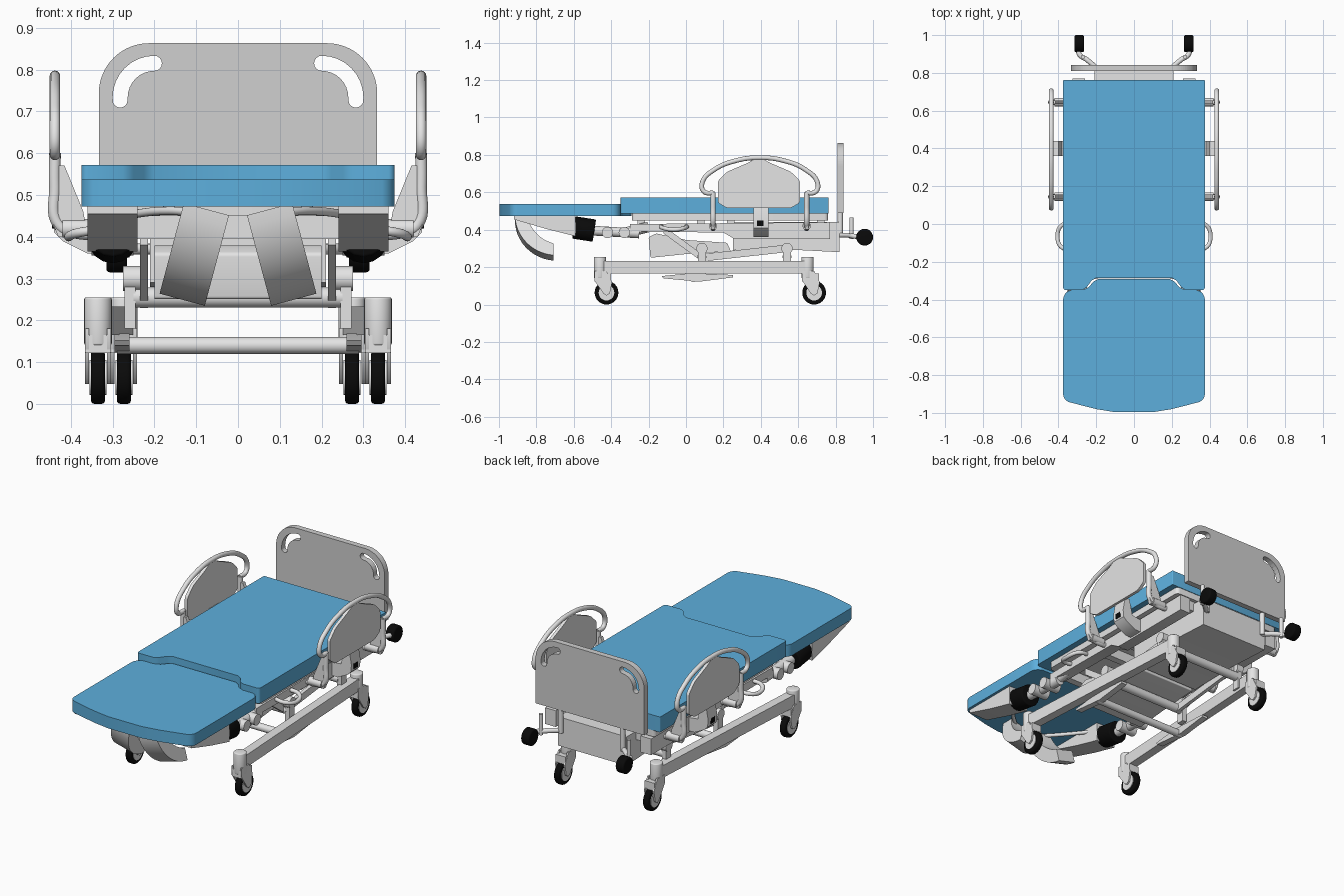
import bpy, bmesh, math
from mathutils import Matrix, Vector

cube = bpy.data.objects.get("Cube")
if cube:
    bpy.data.objects.remove(cube)


def material(name, rgb):
    m = bpy.data.materials.new(name)
    m.use_nodes = True
    m.diffuse_color = (*rgb, 1)
    m.node_tree.nodes["Principled BSDF"].inputs["Base Color"].default_value = (*rgb, 1)
    return m


BLUE = material("mattress blue", (0.11, 0.43, 0.72))
GREY = material("frame light grey", (0.78, 0.78, 0.78))
BOARD = material("headboard grey", (0.63, 0.63, 0.63))
BLACK = material("rubber black", (0.003, 0.003, 0.003))


def finish(name, mesh, mat, mirror):
    """Wrap a mesh in an object, smooth it and optionally mirror it in x."""
    mesh.materials.clear()
    mesh.materials.append(mat)
    mesh.shade_smooth()
    mesh.set_sharp_from_angle(angle=math.radians(35))
    ob = bpy.data.objects.new(name, mesh)
    bpy.context.collection.objects.link(ob)
    if mirror:
        ob.modifiers.new("Mirror", "MIRROR").use_mirror_merge = False
    return ob


def to_mesh(name, bm, mat, mirror):
    bmesh.ops.recalc_face_normals(bm, faces=bm.faces)
    mesh = bpy.data.meshes.new(name)
    bm.to_mesh(mesh)
    bm.free()
    return finish(name, mesh, mat, mirror)


def prism(name, pts, axis, lo, hi, mat=GREY, mirror=False, radius=0, spin=None):
    """Extrude a 2D outline along an axis between lo and hi."""
    place = {"X": lambda p: (lo, *p), "Y": lambda p: (p[0], lo, p[1]), "Z": lambda p: (*p, lo)}[axis]
    bm = bmesh.new()
    bm.faces.new([bm.verts.new(place(p)) for p in pts])
    if radius:
        bmesh.ops.bevel(bm, geom=bm.verts[:], offset=radius, segments=4, affect="VERTICES",
                        profile=0.5, clamp_overlap=True)
    step = Vector([hi - lo if a == axis else 0 for a in "XYZ"])
    geom = bmesh.ops.extrude_face_region(bm, geom=bm.faces[:])["geom"]
    bmesh.ops.translate(bm, vec=step, verts=[v for v in geom if isinstance(v, bmesh.types.BMVert)])
    if spin:
        bm.transform(spin)
    return to_mesh(name, bm, mat, mirror)


def box(name, x, y, z, mat=GREY, mirror=False, radius=0):
    pts = [(x[0], y[0]), (x[1], y[0]), (x[1], y[1]), (x[0], y[1])]
    return prism(name, pts, "Z", *z, mat, mirror, radius)


def rod(name, a, b, r, mat=GREY, mirror=False, sides=24, bevel=0):
    """Cylinder between two points."""
    a, b = Vector(a), Vector(b)
    bm = bmesh.new()
    bmesh.ops.create_cone(bm, cap_ends=True, segments=sides, radius1=r, radius2=r, depth=(b - a).length)
    if bevel:
        rims = [e for e in bm.edges if any(len(f.verts) > 4 for f in e.link_faces)]
        bmesh.ops.bevel(bm, geom=rims, offset=bevel, segments=3, affect="EDGES", profile=0.5)
    bm.transform(Matrix.Translation((a + b) / 2) @ (b - a).to_track_quat("Z", "Y").to_matrix().to_4x4())
    return to_mesh(name, bm, mat, mirror)


def tube(name, pts, r, mat=GREY, mirror=True):
    """Smooth bent tube through a few points."""
    cu = bpy.data.curves.new(name, "CURVE")
    cu.dimensions, cu.bevel_depth, cu.bevel_resolution = "3D", r, 6
    cu.resolution_u, cu.use_fill_caps = 8, True
    sp = cu.splines.new("BEZIER")
    sp.bezier_points.add(len(pts) - 1)
    for bp, p in zip(sp.bezier_points, pts):
        bp.co = p
        bp.handle_left_type = bp.handle_right_type = "AUTO"
    tmp = bpy.data.objects.new(name + " path", cu)
    bpy.context.collection.objects.link(tmp)
    dg = bpy.context.evaluated_depsgraph_get()
    mesh = bpy.data.meshes.new_from_object(tmp.evaluated_get(dg))
    bpy.data.objects.remove(tmp)
    return finish(name, mesh, mat, mirror)


def arc(cx, cy, r, a0, a1, n=8):
    angles = [math.radians(a0 + (a1 - a0) * i / n) for i in range(n + 1)]
    return [(cx + r * math.cos(a), cy + r * math.sin(a)) for a in angles]


def sym(pts):
    """Close a right-hand outline with its mirror image."""
    return pts + [(-x, y) for x, y in reversed(pts)]


# Mattresses
main = [(0.2, -0.285), (0.225, -0.30), (0.25, -0.335), (0.275, -0.35)]
main += arc(0.36, -0.335, 0.015, -90, 0) + arc(0.37, 0.758, 0.005, 0, 90, 3)
prism("main_mattress", sym(main), "Z", 0.487, 0.572, BLUE)
foot = [(0.1, -0.996), (0.2, -0.98), (0.29, -0.957)] + arc(0.33, -0.90, 0.045, -70, 0)
foot += arc(0.325, -0.40, 0.05, 0, 90) + [(0.27, -0.348), (0.24, -0.335), (0.215, -0.305), (0.19, -0.292)]
prism("foot_mattress", sym(foot), "Z", 0.472, 0.537, BLUE)
box("mattress_deck", (-0.34, 0.34), (-0.29, 0.76), (0.45, 0.487), radius=0.02)

# Headboard with two curved hand slots
board = [(0.333, 0.49)] + arc(0.213, 0.743, 0.12, 0, 90, 16)
headboard = prism("headboard", sym(board), "Y", 0.81, 0.842, BOARD)
slot = arc(0.2, 0.733, 0.1, 0, 90) + arc(0.2, 0.815, 0.018, 90, 270)[1:-1]
slot += arc(0.2, 0.733, 0.064, 90, 0) + arc(0.282, 0.727, 0.018, 180, 360)[1:-1]
cutter = prism("slot_cutter", slot, "Y", 0.75, 0.9, BOARD, True)
for ob in (headboard, cutter):
    ob.data.shade_flat()
cutter.hide_render = True
cutter.hide_set(True)
cut = headboard.modifiers.new("Slots", "BOOLEAN")
cut.operation, cut.object, cut.solver = "DIFFERENCE", cutter, "EXACT"
rod("headboard_post", (0.19, 0.825, 0.36), (0.19, 0.825, 0.5), 0.014, mirror=True)

# Bumper rollers behind the headboard
rod("bumper_roller", (0.265, 0.955, 0.36), (0.315, 0.955, 0.36), 0.045, BLACK, True, bevel=0.008)
tube("bumper_arm", [(0.19, 0.82, 0.37), (0.25, 0.87, 0.37), (0.29, 0.9, 0.365), (0.29, 0.955, 0.36)], 0.013)
rod("bumper_post", (0.27, 0.885, 0.35), (0.27, 0.885, 0.465), 0.011, mirror=True)

# Side rails: panel, hoop, posts, latch
panel = [(0.17, 0.545), (0.17, 0.66), (0.22, 0.71), (0.33, 0.757), (0.37, 0.78)]
panel += [(0.78 - y, z) for y, z in reversed(panel)] + [(0.56, 0.515), (0.22, 0.515)]
prism("side_panel", panel, "X", 0.429, 0.446, GREY, True, radius=0.012)
hoop = [(0.15, 0.595), (0.095, 0.605), (0.088, 0.655), (0.15, 0.72), (0.27, 0.77)]
hoop += [(0.395, 0.785)] + [(0.79 - y, z) for y, z in reversed(hoop)]
tube("side_hoop", [(0.438, y, z) for y, z in hoop], 0.0125)
bracket = [(0.415, 0.57), (0.435, 0.57), (0.442, 0.43), (0.43, 0.40), (0.36, 0.40), (0.37, 0.46)]
for y, end in ((0.145, "front"), (0.645, "rear")):
    tube(end + "_rail_post", [(0.438, y, 0.60), (0.438, y, 0.52), (0.43, y, 0.43), (0.39, y, 0.41), (0.3, y, 0.41)], 0.014)
    prism(end + "_rail_bracket", bracket, "Y", y - 0.01, y + 0.01, GREY, True)
    rod(end + "_rail_pivot", (0.34, y, 0.42), (0.42, y, 0.42), 0.022, mirror=True)
latch = [(0.40, 0.53), (0.43, 0.53), (0.444, 0.45), (0.44, 0.41), (0.42, 0.39), (0.36, 0.36),
         (0.3, 0.36), (0.3, 0.43), (0.38, 0.44)]
prism("rail_latch", latch, "Y", 0.36, 0.44, GREY, True)
box("latch_button", (0.43, 0.4445), (0.38, 0.415), (0.42, 0.45), BLACK, True)

# Bed frame and pans
rail = [(-0.3, 0.39), (-0.3, 0.43), (0.77, 0.44), (0.77, 0.35), (0.26, 0.35), (0.2, 0.385)]
prism("frame_rail", rail, "X", 0.26, 0.325, GREY, True)
prism("head_pan", [(0.25, 0.29), (0.25, 0.44), (0.82, 0.44), (0.82, 0.28), (0.53, 0.295)], "X", -0.21, 0.21)
prism("foot_pan", [(-0.19, 0.25), (-0.2, 0.36), (-0.16, 0.38), (0.0, 0.345), (0.22, 0.33), (0.24, 0.285), (0, 0.27)],
      "X", -0.2, 0.2, radius=0.008)
for y in (-0.26, 0.06, 0.22, 0.7):
    box("frame_crossbar", (-0.28, 0.28), (y, y + 0.04), (0.395, 0.45))
tube("side_loop", [(0.3, -0.13, 0.42), (0.38, -0.125, 0.41), (0.405, -0.065, 0.4), (0.38, -0.005, 0.41), (0.3, 0, 0.42)], 0.011)

# Foot section supports
wedge = [(-0.92, 0.475), (-0.59, 0.475), (-0.59, 0.365), (-0.75, 0.405), (-0.92, 0.455)]
prism("foot_support", wedge, "X", 0.24, 0.36, GREY, True)
rod("foot_knob", (0.3, -0.60, 0.412), (0.3, -0.49, 0.395), 0.06, BLACK, True, sides=16, bevel=0.006)
rod("foot_arm", (0.3, -0.5, 0.395), (0.3, -0.25, 0.38), 0.026, mirror=True)
for y in (-0.42, -0.33):
    rod("foot_arm_joint", (0.25, y, 0.385), (0.35, y, 0.385), 0.03, mirror=True)
rod("foot_arm_brace", (0.3, -0.32, 0.385), (0.29, -0.2, 0.415), 0.028, mirror=True)
tube("footrest_arm", [(0.08, -0.87, 0.455), (0.16, -0.8, 0.462), (0.28, -0.62, 0.45)], 0.01)

# Curved footrests, splayed outward
shell = arc(-0.69, 0.465, 0.225, 180, 265, 12) + arc(-0.66, 0.49, 0.19, 255, 190, 12)
splay = Matrix.Translation((0.073, 0, 0.46)) @ Matrix.Rotation(math.radians(-15), 4, "Y") @ Matrix.Translation((0, 0, -0.46))
prism("footrest", shell, "X", -0.052, 0.06, GREY, True, spin=splay)

# Base rails and casters
base = [(0.31, -0.46), (0.36, -0.46), (0.3, 0.645), (0.25, 0.645)]
prism("base_rail", base, "Z", 0.165, 0.233, GREY, True)
for end, x, col, axle in (("front", 0.335, -0.46, -0.425), ("rear", 0.273, 0.65, 0.685)):
    rod(end + "_caster_column", (x, col, 0.14), (x, col, 0.255), 0.033, mirror=True, bevel=0.005)
    cheek = [(col - 0.03, 0.18), (col + 0.035, 0.18), (axle + 0.03, 0.12), (axle + 0.018, 0.06),
             (axle, 0.048), (axle - 0.018, 0.06), (col - 0.03, 0.13)]
    for s in (-1, 1):
        prism(end + "_caster_cheek", cheek, "X", x + s * 0.022, x + s * 0.031, GREY, True)
    box(end + "_caster_crown", (x - 0.03, x + 0.03), (col - 0.03, axle + 0.025), (0.122, 0.165), GREY, True)
    rod(end + "_wheel", (x - 0.017, axle, 0.0635), (x + 0.017, axle, 0.0635), 0.0635, BLACK, True, 32, 0.009)
    rod(end + "_wheel_hub", (x - 0.02, axle, 0.0635), (x + 0.02, axle, 0.0635), 0.042, GREY, True)

# Lift linkage
for y in (0.085, 0.54):
    rod("lift_hub", (0.235, y, 0.3), (0.275, y, 0.3), 0.03, mirror=True)
    box("lift_leg", (0.245, 0.272), (y - 0.022, y + 0.022), (0.18, 0.3), GREY, True)
    rod("lift_crossbar", (-0.25, y, 0.255), (0.25, y, 0.255), 0.024)
for a, b in (((-0.12, 0.40), (0.085, 0.25)), ((0.085, 0.25), (0.54, 0.3))):
    prism("lift_link", [(a[0], a[1] + 0.02), (a[0], a[1] - 0.02), (b[0], b[1] - 0.02), (b[0], b[1] + 0.02)],
          "X", 0.215, 0.235, GREY, True)

# Brake bar and pedals
rod("brake_bar", (-0.29, 0.04, 0.14), (0.29, 0.04, 0.14), 0.02)
pedal = [(-0.13, 0.152), (0.03, 0.168), (0.25, 0.158), (0.25, 0.145), (0.07, 0.122), (-0.12, 0.14)]
prism("brake_pedal", pedal, "X", 0.26, 0.295, GREY, True)
